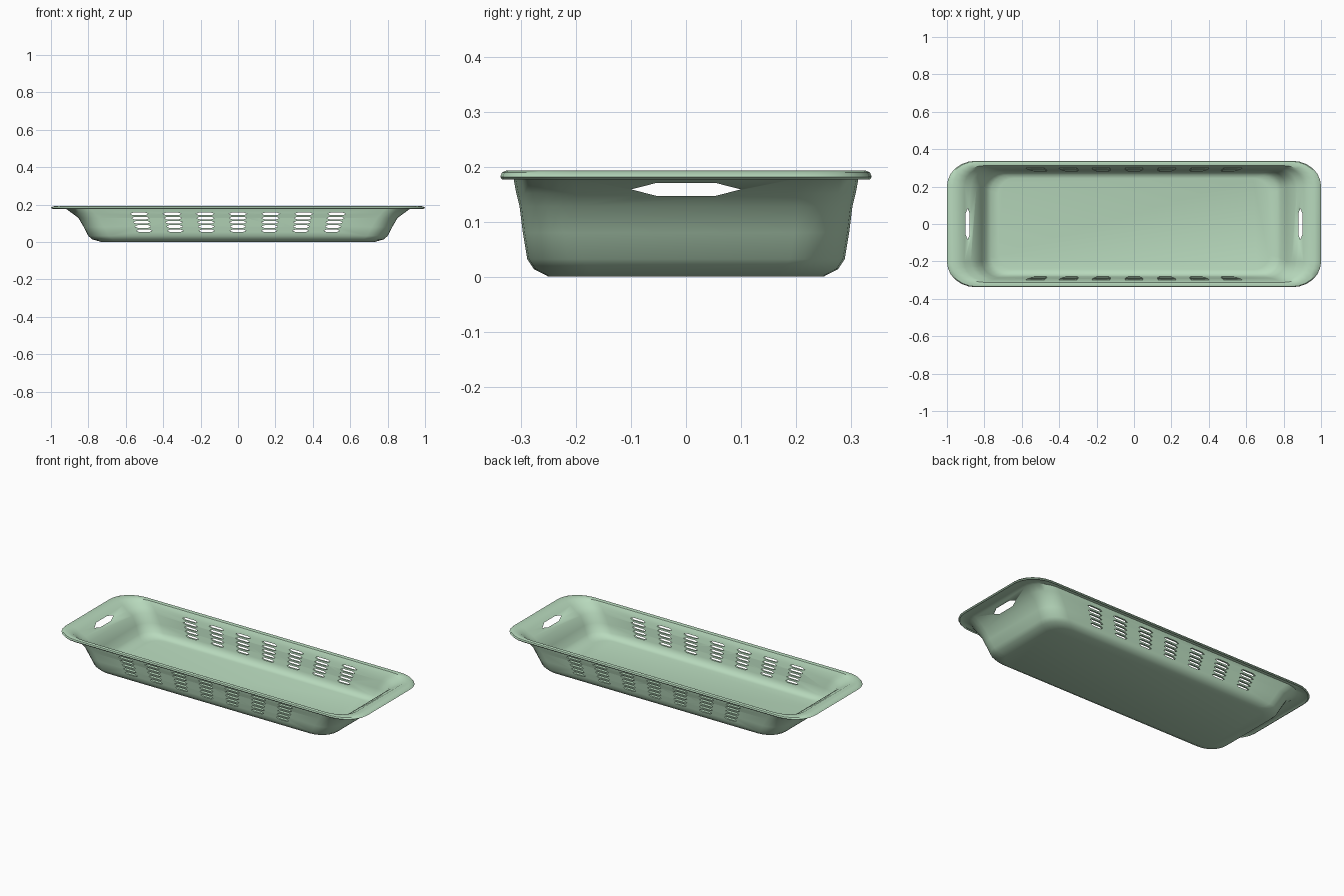
import bpy, bmesh
from math import sin, cos, pi

if "Cube" in bpy.data.objects:
    bpy.data.objects.remove(bpy.data.objects["Cube"])

CORNER_STEPS = 6


def ring(bm, hx, hy, z, rx, ry):
    """Rounded-rectangle loop of vertices at height z."""
    verts = []
    for q, (sx, sy) in enumerate([(1, 1), (-1, 1), (-1, -1), (1, -1)]):
        for i in range(CORNER_STEPS + 1):
            a = (q + i / CORNER_STEPS) * pi / 2
            verts.append(bm.verts.new((sx * (hx - rx) + rx * cos(a),
                                       sy * (hy - ry) + ry * sin(a), z)))
    return verts


def make_object(name, bm):
    bmesh.ops.recalc_face_normals(bm, faces=bm.faces)
    mesh = bpy.data.meshes.new(name)
    bm.to_mesh(mesh)
    bm.free()
    obj = bpy.data.objects.new(name, mesh)
    bpy.context.collection.objects.link(obj)
    return obj


def prism(bm, near, far):
    """Closed prism between two matching outlines."""
    a = [bm.verts.new(p) for p in near]
    b = [bm.verts.new(p) for p in far]
    n = len(a)
    bm.faces.new(a)
    bm.faces.new(b[::-1])
    for i in range(n):
        j = (i + 1) % n
        bm.faces.new((a[j], a[i], b[i], b[j]))


# Tray wall section: half length, half width, height, corner radii
profile = [
    (.730, .250, .000, .10, .09), (.780, .277, .014, .11, .10),
    (.800, .289, .032, .11, .10), (.825, .297, .080, .11, .10),
    (.853, .303, .128, .11, .10), (.885, .309, .152, .12, .11),
    (.922, .314, .179, .13, .11), (.982, .331, .182, .15, .13),
    (.991, .335, .177, .15, .13), (1.00, .338, .182, .155, .135),
    (.991, .335, .190, .15, .13), (.965, .328, .193, .14, .12),
    (.932, .312, .189, .13, .11), (.907, .305, .174, .12, .10),
    (.872, .299, .153, .11, .10), (.841, .293, .130, .10, .09),
    (.813, .287, .080, .10, .09), (.790, .278, .036, .10, .09),
    (.765, .264, .017, .10, .09), (.725, .245, .011, .09, .08),
]
bm = bmesh.new()
rings = [ring(bm, *p) for p in profile]
for lower, upper in zip(rings, rings[1:]):
    n = len(lower)
    for i in range(n):
        j = (i + 1) % n
        bm.faces.new((lower[i], lower[j], upper[j], upper[i]))
bm.faces.new(rings[0][::-1])
bm.faces.new(rings[-1])
tray = make_object("tray_basket", bm)

# Vent slots through both long walls, fanning out slightly towards the top
bm = bmesh.new()
for row in range(5):
    z = 0.060 + row * 0.0225
    spread = 0.95 + row * 0.0125
    w = 0.042 + row * 0.002
    for col in range(-3, 4):
        x = col * 0.176 * spread
        outline = [(-w, 0), (-w * .65, -.007), (w * .65, -.007),
                   (w, 0), (w * .65, .007), (-w * .65, .007)]
        prism(bm, [(x + u, -.5, z + v) for u, v in outline],
              [(x + u, .5, z + v) for u, v in outline])

# Hand holes through both ends
hand = [(-.10, .159), (-.053, .147), (.053, .147),
        (.10, .159), (.053, .171), (-.053, .171)]
for s in (-1, 1):
    prism(bm, [(s * .75, y, z) for y, z in hand],
          [(s * 1.2, y, z) for y, z in hand])
cutter = make_object("hole_cutter", bm)
cutter.hide_render = True

# Cut, shade and colour
bpy.context.view_layer.objects.active = tray
tray.select_set(True)
mod = tray.modifiers.new("holes", 'BOOLEAN')
mod.operation = 'DIFFERENCE'
mod.solver = 'EXACT'
mod.object = cutter
bpy.ops.object.modifier_apply(modifier=mod.name)
bpy.data.objects.remove(cutter)
bpy.ops.object.shade_smooth_by_angle(angle=0.7)

green = bpy.data.materials.new("pale_green_plastic")
green.diffuse_color = (0.48, 0.70, 0.51, 1)
green.use_nodes = True
green.node_tree.nodes["Principled BSDF"].inputs["Base Color"].default_value = green.diffuse_color
tray.data.materials.clear()
tray.data.materials.append(green)
